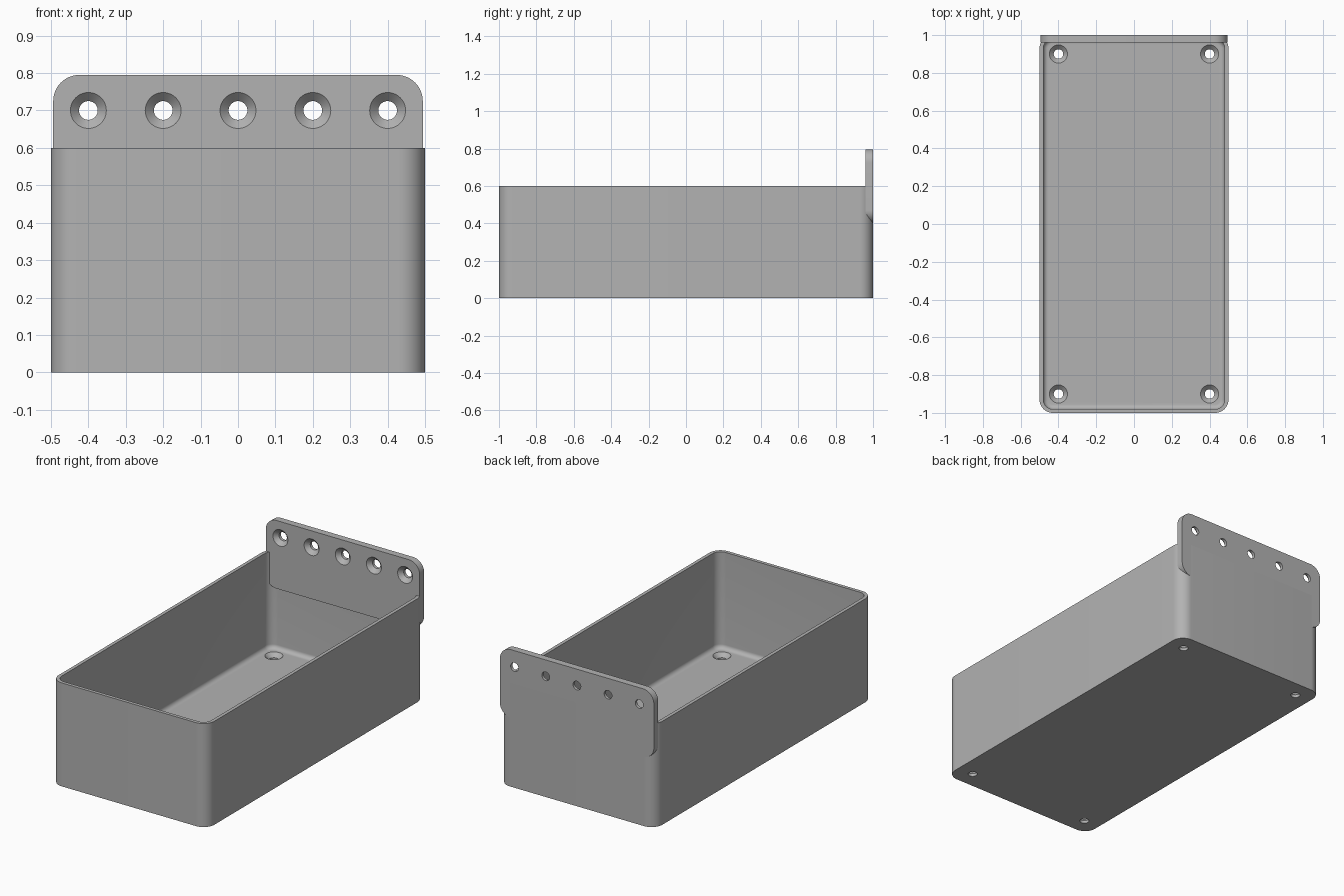
import bpy
import bmesh
from math import cos, sin, pi
from mathutils import Matrix, Vector

cube = bpy.data.objects.get("Cube")
if cube:
    bpy.data.objects.remove(cube, do_unlink=True)

grey = bpy.data.materials.new("plain grey")
grey.use_nodes = True
colour = (0.45, 0.45, 0.45, 1)
grey.diffuse_color = colour
grey.node_tree.nodes["Principled BSDF"].inputs["Base Color"].default_value = colour

WIDTH, LENGTH, HEIGHT = 1.0, 2.0, 0.6
WALL, FLOOR, FILLET, CORNER = 0.02, 0.04, 0.025, 0.07
PLATE_THICK, PLATE_LOW, PLATE_HIGH = 0.04, 0.4, 0.795
HOLE_R, SINK_R = 0.025, 0.048


def rounded_rect(w, h, r, z, steps=12):
    """Ring of points around a rounded rectangle."""
    ring = []
    for k, (sx, sy) in enumerate([(1, 1), (-1, 1), (-1, -1), (1, -1)]):
        for i in range(steps + 1):
            a = (k + i / steps) * pi / 2
            ring.append(Vector((sx * (w / 2 - r) + r * cos(a),
                                sy * (h / 2 - r) + r * sin(a), z)))
    return ring


def circle(r, z, sides=48):
    return [Vector((r * cos(2 * pi * i / sides), r * sin(2 * pi * i / sides), z))
            for i in range(sides)]


def loft(name, rings, matrix=Matrix()):
    """Closed solid skinned through equal rings, capped at both ends."""
    bm = bmesh.new()
    loops = [[bm.verts.new(matrix @ p) for p in ring] for ring in rings]
    n = len(loops[0])
    for a, b in zip(loops, loops[1:]):
        for i in range(n):
            j = (i + 1) % n
            bm.faces.new((a[i], a[j], b[j], b[i]))
    bm.faces.new(loops[0][::-1])
    bm.faces.new(loops[-1])
    bmesh.ops.recalc_face_normals(bm, faces=bm.faces)
    mesh = bpy.data.meshes.new(name)
    bm.to_mesh(mesh)
    bm.free()
    mesh.materials.append(grey)
    obj = bpy.data.objects.new(name, mesh)
    bpy.context.collection.objects.link(obj)
    return obj


def drill(target, matrix, thick):
    """Cut a countersunk hole; local z points out of the countersunk face."""
    over = 0.01
    sink = SINK_R - HOLE_R
    cutter = loft("hole_cutter", [circle(HOLE_R, -thick - over), circle(HOLE_R, -sink),
                                  circle(SINK_R, 0), circle(SINK_R, over)], matrix)
    cutter.hide_render = True
    mod = target.modifiers.new("hole", "BOOLEAN")
    mod.operation, mod.solver, mod.object = "DIFFERENCE", "EXACT", cutter
    bpy.context.view_layer.objects.active = target
    bpy.ops.object.modifier_apply(modifier=mod.name)
    bpy.data.objects.remove(cutter, do_unlink=True)


def smooth(obj):
    bpy.ops.object.select_all(action="DESELECT")
    obj.select_set(True)
    bpy.context.view_layer.objects.active = obj
    bpy.ops.object.shade_smooth_by_angle(angle=pi / 6)


# Open tray: outer shell, rim, inner walls and a filleted floor
rings = [rounded_rect(WIDTH, LENGTH, CORNER, 0),
         rounded_rect(WIDTH, LENGTH, CORNER, HEIGHT)]
inner_w, inner_l, inner_r = WIDTH - 2 * WALL, LENGTH - 2 * WALL, CORNER - WALL
rings.append(rounded_rect(inner_w, inner_l, inner_r, HEIGHT))
for i in range(9):
    a = i / 8 * pi / 2
    inset = FILLET * (1 - cos(a))
    rings.append(rounded_rect(inner_w - 2 * inset, inner_l - 2 * inset,
                              inner_r - inset, FLOOR + FILLET * (1 - sin(a))))
tray = loft("tray", rings)

# Floor screw holes
for x in (-0.4, 0.4):
    for y in (-0.9, 0.9):
        drill(tray, Matrix.Translation((x, y, FLOOR)), FLOOR)
smooth(tray)

# Upright mounting plate along the back wall
upright = Matrix.Rotation(pi / 2, 4, "X")  # local z becomes -y, the front
plate_h = PLATE_HIGH - PLATE_LOW
front_y = LENGTH / 2 - PLATE_THICK
place = Matrix.Translation((0, front_y, PLATE_LOW + plate_h / 2)) @ upright
plate = loft("mounting_plate", [rounded_rect(0.988, plate_h, CORNER, -PLATE_THICK),
                                rounded_rect(0.988, plate_h, CORNER, 0)], place)

# Row of plate screw holes
for i in range(5):
    drill(plate, Matrix.Translation((-0.4 + 0.2 * i, front_y, 0.7)) @ upright, PLATE_THICK)
smooth(plate)
